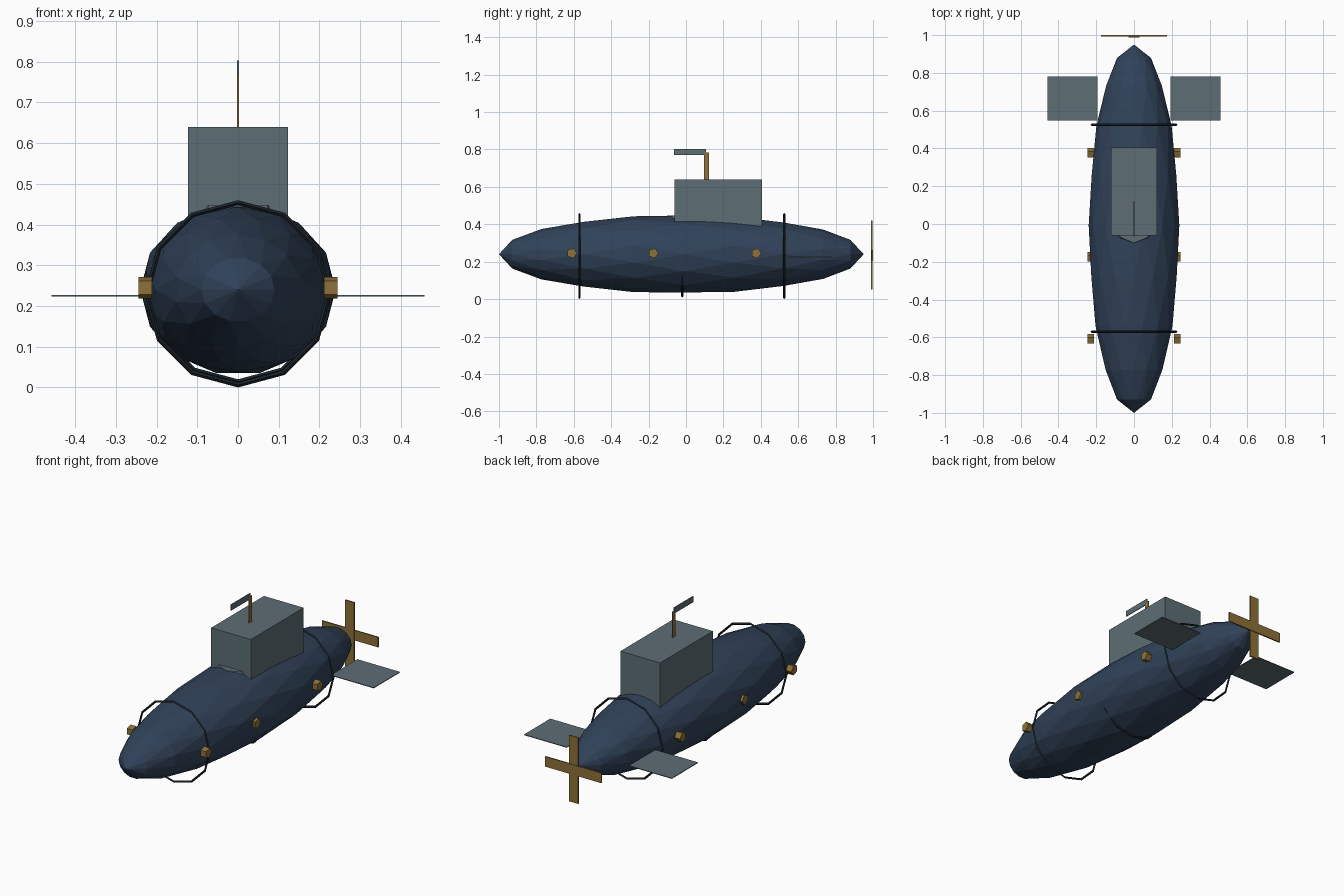
import bpy, bmesh, math
from mathutils import Matrix

if "Cube" in bpy.data.objects:
    bpy.data.objects.remove(bpy.data.objects["Cube"])


def material(name, rgb):
    m = bpy.data.materials.new(name)
    m.diffuse_color = (*rgb, 1)
    m.use_nodes = True
    m.node_tree.nodes["Principled BSDF"].inputs["Base Color"].default_value = m.diffuse_color
    return m


NAVY = material("navy", (0.030, 0.055, 0.100))
STEEL = material("steel", (0.110, 0.155, 0.175))
BRASS = material("brass", (0.270, 0.165, 0.040))
BLACK = material("black", (0.012, 0.018, 0.024))


def finish(bm, name, mat):
    bmesh.ops.recalc_face_normals(bm, faces=bm.faces)
    me = bpy.data.meshes.new(name)
    bm.to_mesh(me)
    bm.free()
    ob = bpy.data.objects.new(name, me)
    me.materials.append(mat)
    bpy.context.collection.objects.link(ob)
    return ob


def box(name, x, y, z, mat):
    bm = bmesh.new()
    size = Matrix.Diagonal((x[1] - x[0], y[1] - y[0], z[1] - z[0], 1))
    mid = Matrix.Translation([(a + b) / 2 for a, b in (x, y, z)])
    bmesh.ops.create_cube(bm, size=1, matrix=mid @ size)
    return finish(bm, name, mat)


def prism(name, centre, axis, sides, r1, r2, depth, mat, scale=(1, 1, 1)):
    bm = bmesh.new()
    rot = Matrix.Rotation(math.pi / 2, 4, axis) if axis != 'Z' else Matrix()
    bmesh.ops.create_cone(bm, cap_ends=True, segments=sides, radius1=r1, radius2=r2,
                          depth=depth, matrix=Matrix.Translation(centre)
                          @ Matrix.Diagonal((*scale, 1)) @ rot)
    return finish(bm, name, mat)


# Hull: faceted ellipsoid, alternate rings twisted by half a facet
def hull():
    bm = bmesh.new()
    n, rings = 14, []
    for k, deg in enumerate((22, 40, 58, 75, 91, 107, 124, 141, 158)):
        t = math.radians(deg)
        ring = []
        for i in range(n):
            a = 2 * math.pi * (i + 0.5 * (k % 2)) / n
            ring.append(bm.verts.new((0.24 * math.sin(t) * math.cos(a),
                                      -0.025 - 0.975 * math.cos(t),
                                      0.24 + 0.21 * math.sin(t) * math.sin(a))))
        rings.append(ring)
    for k in range(len(rings) - 1):
        a, b, s = rings[k], rings[k + 1], k % 2
        for i in range(n):
            j = (i + 1) % n
            if s == 0:
                bm.faces.new((a[i], a[j], b[i]))
                bm.faces.new((a[j], b[j], b[i]))
            else:
                bm.faces.new((a[i], a[j], b[j]))
                bm.faces.new((a[i], b[j], b[i]))
    for ring, y in ((rings[0], -1.0), (rings[-1], 0.95)):
        tip = bm.verts.new((0, y, 0.24))
        for i in range(n):
            bm.faces.new((tip, ring[i], ring[(i + 1) % n]))
    finish(bm, "hull", NAVY)


hull()


# Thin hoops around the hull
def hoop(name, y, radius):
    bm = bmesh.new()
    n, w = 12, 0.006
    loops = []
    for i in range(n):
        a = 2 * math.pi * i / n
        loops.append([bm.verts.new(((radius + dr) * math.cos(a), y + dy,
                                    0.23 + (radius + dr) * math.sin(a)))
                      for dr, dy in ((w, 0), (0, w), (-w, 0), (0, -w))])
    for i in range(n):
        a, b = loops[i], loops[(i + 1) % n]
        for k in range(4):
            m = (k + 1) % 4
            bm.faces.new((a[k], a[m], b[m], b[k]))
    finish(bm, name, BLACK)


hoop("front_hoop", -0.57, 0.224)
hoop("middle_hoop", -0.02, 0.216)
hoop("rear_hoop", 0.525, 0.224)

# Conning tower with its faired base
box("conning_tower", (-0.123, 0.123), (-0.062, 0.405), (0.36, 0.64), STEEL)
prism("tower_base", (0, 0.0, 0.425), 'Z', 8, 0.12, 0.10, 0.045, STEEL)

# Periscope
box("periscope_mast", (-0.002, 0.002), (0.095, 0.122), (0.63, 0.785), BRASS)
box("periscope_head", (-0.002, 0.002), (-0.065, 0.108), (0.77, 0.803), STEEL)

# Mirrored stern planes and portholes
for side, label in ((-1, "left"), (1, "right")):
    xs = sorted((side * 0.193, side * 0.458))
    box(label + "_stern_plane", xs, (0.548, 0.78), (0.223, 0.227), STEEL)
    for i, y in enumerate((-0.61, -0.175, 0.375)):
        prism(f"{label}_porthole_{i + 1}", (side * 0.228, y, 0.245), 'Y', 5,
              0.028, 0.028, 0.034, BRASS)

# Propeller: two crossed flat bars
box("propeller_upright", (-0.028, 0.028), (0.988, 0.996), (0.05, 0.42), BRASS)
box("propeller_crossbar", (-0.175, 0.175), (0.992, 1.0), (0.207, 0.263), BRASS)
